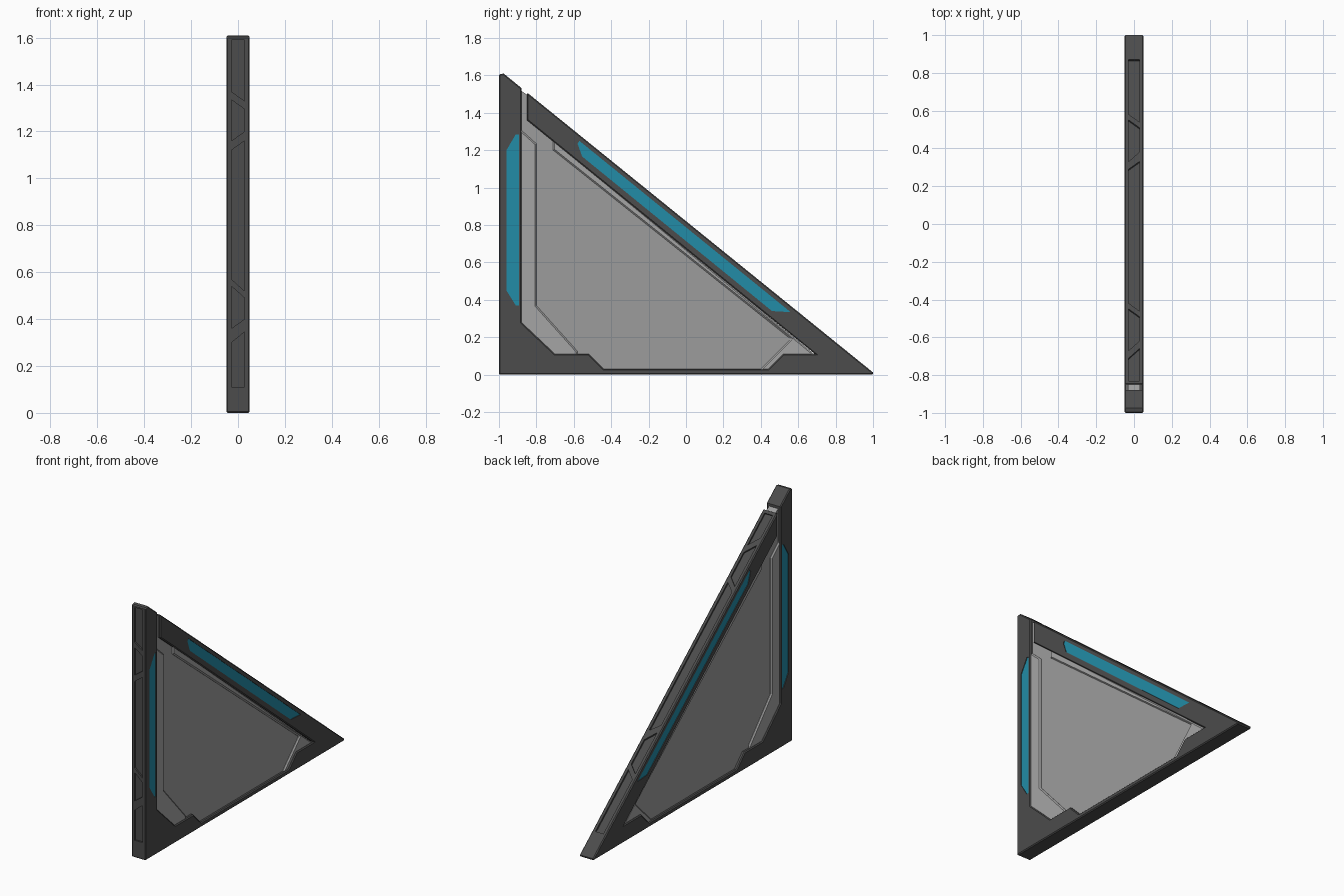
import bpy, bmesh
from mathutils import Vector

if "Cube" in bpy.data.objects:
    bpy.data.objects.remove(bpy.data.objects["Cube"])


def material(name, rgb):
    m = bpy.data.materials.new(name)
    m.diffuse_color = (*rgb, 1)
    m.use_nodes = True
    m.node_tree.nodes["Principled BSDF"].inputs["Base Color"].default_value = m.diffuse_color
    return m


DARK = material("dark_grey", (0.072, 0.072, 0.072))
PANEL = material("mid_grey", (0.335, 0.335, 0.335))
TRIM = material("light_grey", (0.375, 0.375, 0.375))
BLUE = material("teal_blue", (0.016, 0.265, 0.385))


def add_prism(bm, pts, offset):
    """Extrude a closed loop of 3D points along an offset."""
    f = bm.faces.new([bm.verts.new(p) for p in pts])
    ext = bmesh.ops.extrude_face_region(bm, geom=[f])
    vs = [v for v in ext["geom"] if isinstance(v, bmesh.types.BMVert)]
    bmesh.ops.translate(bm, verts=vs, vec=offset)
    bmesh.ops.recalc_face_normals(bm, faces=bm.faces[:])


def slab(bm, yz, x0, x1):
    add_prism(bm, [Vector((x0, y, z)) for y, z in yz], Vector((x1 - x0, 0, 0)))


def make_object(name, bm, mat=None):
    me = bpy.data.meshes.new(name)
    bm.to_mesh(me)
    bm.free()
    ob = bpy.data.objects.new(name, me)
    bpy.context.collection.objects.link(ob)
    if mat:
        me.materials.append(mat)
    return ob


def plate(name, yz, half, mat, bevel=0.0):
    bm = bmesh.new()
    slab(bm, yz, -half, half)
    ob = make_object(name, bm, mat)
    if bevel:
        b = ob.modifiers.new("bevel", "BEVEL")
        b.width, b.segments = bevel, 1
        b.limit_method, b.angle_limit = "ANGLE", 1.2
        b.use_clamp_overlap = False
    return ob


def hyp(y):
    """Height of the sloping outer edge."""
    return 0.81 * (1 - y) + 0.01


# Frame: upright post, base rail and sloping rail in one outline
frame = plate("frame", [
    (-1, 0), (1, 0), (1, 0.012), (-0.85, hyp(-0.85)), (-0.85, 1.36),
    (0.69, 0.11), (0.52, 0.11), (0.44, 0.03), (-0.44, 0.03), (-0.52, 0.11),
    (-0.70, 0.11), (-0.88, 0.28), (-0.88, hyp(-0.88)), (-0.975, 1.61),
    (-1, 1.605)], 0.05, DARK, 0.006)

# Blue inlay outlines
post_inlay = [(-0.96, 0.45), (-0.91, 0.37), (-0.893, 0.37), (-0.893, 1.285),
              (-0.91, 1.285), (-0.96, 1.20)]
slope_inlay = [(-0.555, 1.166), (-0.58, 1.235), (-0.57, 1.25),
               (0.56, 0.334), (0.46, 0.34)]

cut = bmesh.new()
for outline in (post_inlay, slope_inlay):
    for s in (-1, 1):
        slab(cut, outline, s * 0.044, s * 0.07)

# Edge grooves: each row is (start left, start right, end left, end right)
W = 0.028
post_rows = [(0.11, 0.11, 0.30, 0.345), (0.36, 0.40, 0.54, 0.49),
             (0.57, 0.52, 1.12, 1.16), (1.16, 1.20, 1.335, 1.295),
             (1.37, 1.33, 1.59, 1.59)]
for a, b, c, d in post_rows:
    add_prism(cut, [Vector((x, -1.03, z)) for x, z in
                    ((-W, a), (W, b), (W, d), (-W, c))], Vector((0, 0.04, 0)))
normal = Vector((0, 0.81, 1)).normalized()
slope_rows = [(0.87, 0.87, 0.58, 0.54), (0.55, 0.51, 0.33, 0.38),
              (0.29, 0.33, -0.42, -0.46), (-0.45, -0.49, -0.67, -0.62),
              (-0.71, -0.66, -0.83, -0.83)]
for a, b, c, d in slope_rows:
    add_prism(cut, [Vector((x, y, hyp(y))) + normal * 0.03 for x, y in
                    ((-W, a), (W, b), (W, d), (-W, c))], normal * -0.04)
cutter = make_object("groove_cutter", cut)
cutter.hide_render = True

# Cut the frame, keep the result and remove the cutter
mod = frame.modifiers.new("grooves", "BOOLEAN")
mod.operation, mod.solver, mod.object = "DIFFERENCE", "EXACT", cutter
bpy.context.view_layer.update()
done = bpy.data.meshes.new_from_object(
    frame.evaluated_get(bpy.context.evaluated_depsgraph_get()))
frame.modifiers.clear()
frame.data = done
for p in done.polygons:
    p.material_index = 0
done.materials.clear()
done.materials.append(DARK)
bpy.data.objects.remove(cutter)

# Inlays, sitting just below the frame surface
plate("post_inlay", post_inlay, 0.046, BLUE)
plate("slope_inlay", slope_inlay, 0.046, BLUE)

# Infill panel, running up into the gap beside the post
plate("infill_panel", [
    (-0.90, 0.26), (-0.72, 0.08), (-0.53, 0.08), (-0.45, 0.01), (0.45, 0.01),
    (0.53, 0.08), (0.72, 0.08), (-0.84, 1.365), (-0.84, 1.49), (-0.90, 1.53)],
    0.032, PANEL)

# Raised trims beside the post and under the sloping rail
plate("post_trim", [
    (-0.90, 1.325), (-0.80, 1.235), (-0.80, 0.37), (-0.58, 0.125),
    (-0.58, 0.09), (-0.72, 0.09), (-0.90, 0.26)], 0.042, TRIM, 0.008)
plate("slope_trim", [
    (-0.71, 1.26), (-0.71, 1.20), (0.56, 0.19), (0.39, 0.02), (0.44, 0.02),
    (0.53, 0.09), (0.71, 0.09)], 0.042, TRIM, 0.008)
